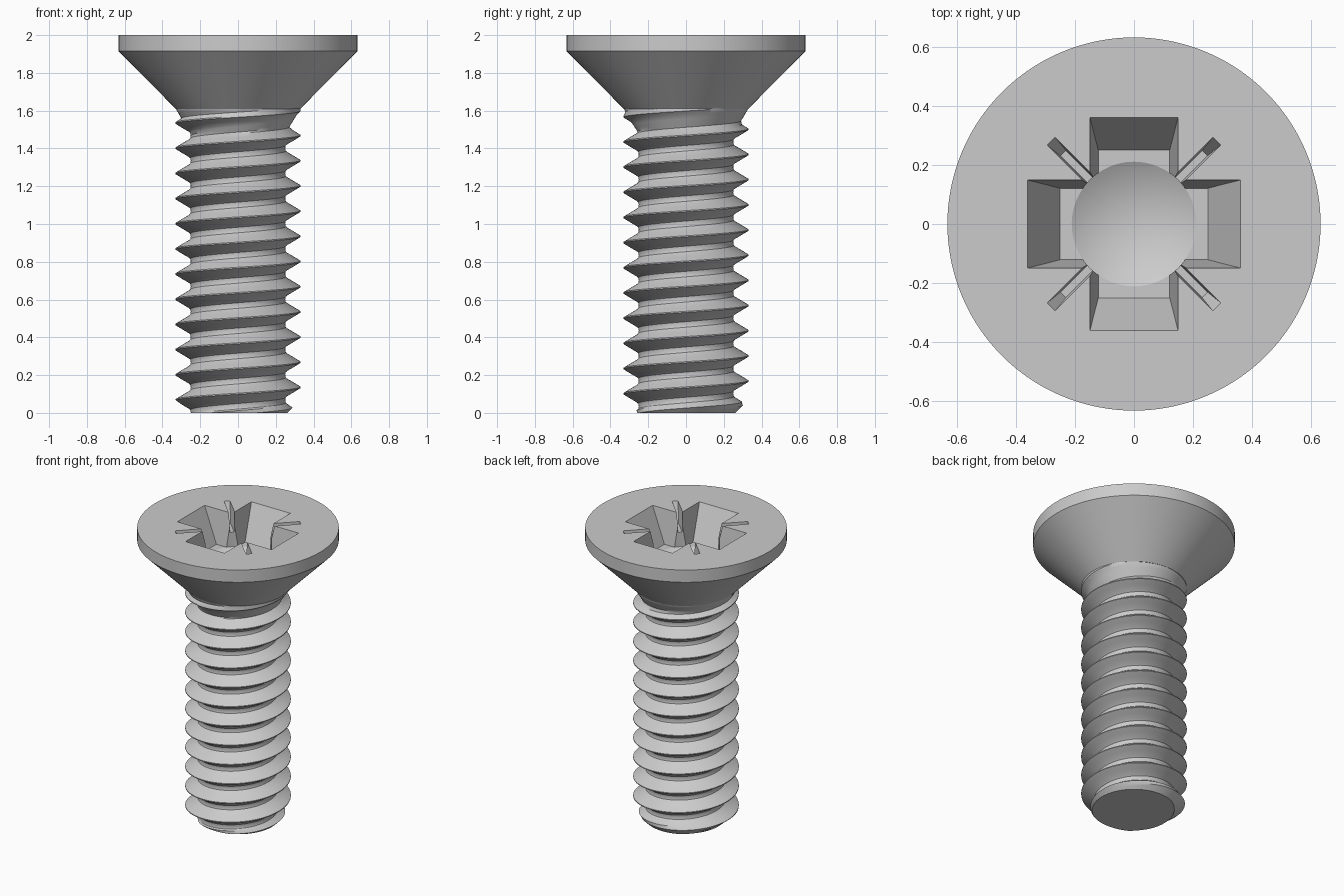
import bpy, bmesh, math
from mathutils import Vector

if "Cube" in bpy.data.objects:
    bpy.data.objects.remove(bpy.data.objects["Cube"])

PITCH, TOP, NECK = 0.1333, 2.0, 1.61


def make_object(name, bm):
    bmesh.ops.recalc_face_normals(bm, faces=bm.faces)
    mesh = bpy.data.meshes.new(name)
    bm.to_mesh(mesh)
    bm.free()
    obj = bpy.data.objects.new(name, mesh)
    bpy.context.collection.objects.link(obj)
    return obj


def smooth(obj, angle):
    bpy.ops.object.select_all(action='DESELECT')
    obj.select_set(True)
    bpy.context.view_layer.objects.active = obj
    bpy.ops.object.shade_smooth_by_angle(angle=math.radians(angle))


def lathe(name, profile, n):
    """Closed turned solid; zero radius ends become single points, others caps."""
    bm = bmesh.new()
    rings = []
    for r, z in profile:
        if r == 0:
            rings.append([bm.verts.new((0, 0, z))] * n)
        else:
            rings.append([bm.verts.new((r * math.cos(2 * math.pi * i / n),
                                        r * math.sin(2 * math.pi * i / n), z))
                          for i in range(n)])
    for a, b in zip(rings, rings[1:]):
        for i in range(n):
            k = (i + 1) % n
            bm.faces.new(list(dict.fromkeys((a[i], a[k], b[k], b[i]))))
    for ring in (rings[0], rings[-1]):
        if ring[0] is not ring[1]:
            bm.faces.new(ring)
    return make_object(name, bm)


def tapered_bar(name, top, bottom, depth, angle):
    """Bar narrowing from the half sizes at the head face to those at its floor."""
    bm = bmesh.new()
    rise = 0.05
    high = [t + (t - b) * rise / depth for t, b in zip(top, bottom)]
    c, s = math.cos(angle), math.sin(angle)
    rings = []
    for (hx, hy), z in ((bottom, TOP - depth), (high, TOP + rise)):
        corners = [(hx, hy), (-hx, hy), (-hx, -hy), (hx, -hy)]
        rings.append([bm.verts.new((x * c - y * s, x * s + y * c, z))
                      for x, y in corners])
    for i in range(4):
        k = (i + 1) % 4
        bm.faces.new((rings[0][i], rings[0][k], rings[1][k], rings[1][i]))
    for ring in rings:
        bm.faces.new(ring)
    return make_object(name, bm)


# Countersunk head
head = lathe("head", [(0.33, NECK), (0.632, 1.915), (0.632, TOP)], 128)

# Cross recess: two wide wings, two thin diagonal slots, drilled core
cutters = [lathe("core_cutter", [(0, 1.655), (0.211, 1.77), (0.211, 2.05)], 64)]
for i in range(2):
    a = i * math.pi / 2
    cutters.append(tapered_bar("wing_cutter", (0.36, 0.149), (0.25, 0.121), 0.23, a))
    cutters.append(tapered_bar("slot_cutter", (0.397, 0.019), (0.34, 0.013), 0.13,
                               a + math.pi / 4))
bpy.context.view_layer.objects.active = head
for cutter in cutters:
    cutter.hide_render = True
    mod = head.modifiers.new("recess", 'BOOLEAN')
    mod.operation, mod.solver, mod.object = 'DIFFERENCE', 'EXACT', cutter
    bpy.ops.object.modifier_apply(modifier=mod.name)
    bpy.data.objects.remove(cutter)
smooth(head, 20)

# Threaded shank: one tooth profile swept along a right-handed helix
tooth = [(-0.003, 0.331), (0.003, 0.331), (0.024, 0.296), (0.044, 0.262),
         (0.052, 0.253), (0.0667, 0.25), (0.0813, 0.253), (0.0893, 0.262),
         (0.1093, 0.296)]
n, m = 96, len(tooth)
bm = bmesh.new()
rows = []
for turn in range(-3, 13):
    for dz, radius in tooth:
        row = []
        for i in range(n):
            t = 2 * math.pi * i / n
            z = 0.135 + PITCH * (turn + i / n) + dz
            r = max(radius, min(0.33, 0.33 - 0.6 * (NECK - z)))   # run-out under head
            r = max(0.05, min(r, 0.262 + z))                      # chamfered tip
            row.append(bm.verts.new((r * math.cos(t), r * math.sin(t), z)))
        rows.append(row)
for j in range(len(rows) - m - 1):
    for i in range(n):
        if i + 1 < n:
            b, c = rows[j][i + 1], rows[j + 1][i + 1]
        else:
            b, c = rows[j + m][0], rows[j + m + 1][0]
        bm.faces.new((rows[j][i], b, c, rows[j + 1][i]))
for z, outward in ((0, -1), (NECK + 0.003, 1)):
    bmesh.ops.bisect_plane(bm, geom=bm.verts[:] + bm.edges[:] + bm.faces[:],
                           plane_co=Vector((0, 0, z)), plane_no=Vector((0, 0, outward)),
                           clear_outer=True)
bmesh.ops.delete(bm, geom=[v for v in bm.verts if not v.link_faces], context='VERTS')
bmesh.ops.holes_fill(bm, edges=[e for e in bm.edges if e.is_boundary], sides=0)
shank = make_object("threaded_shank", bm)
smooth(shank, 35)
